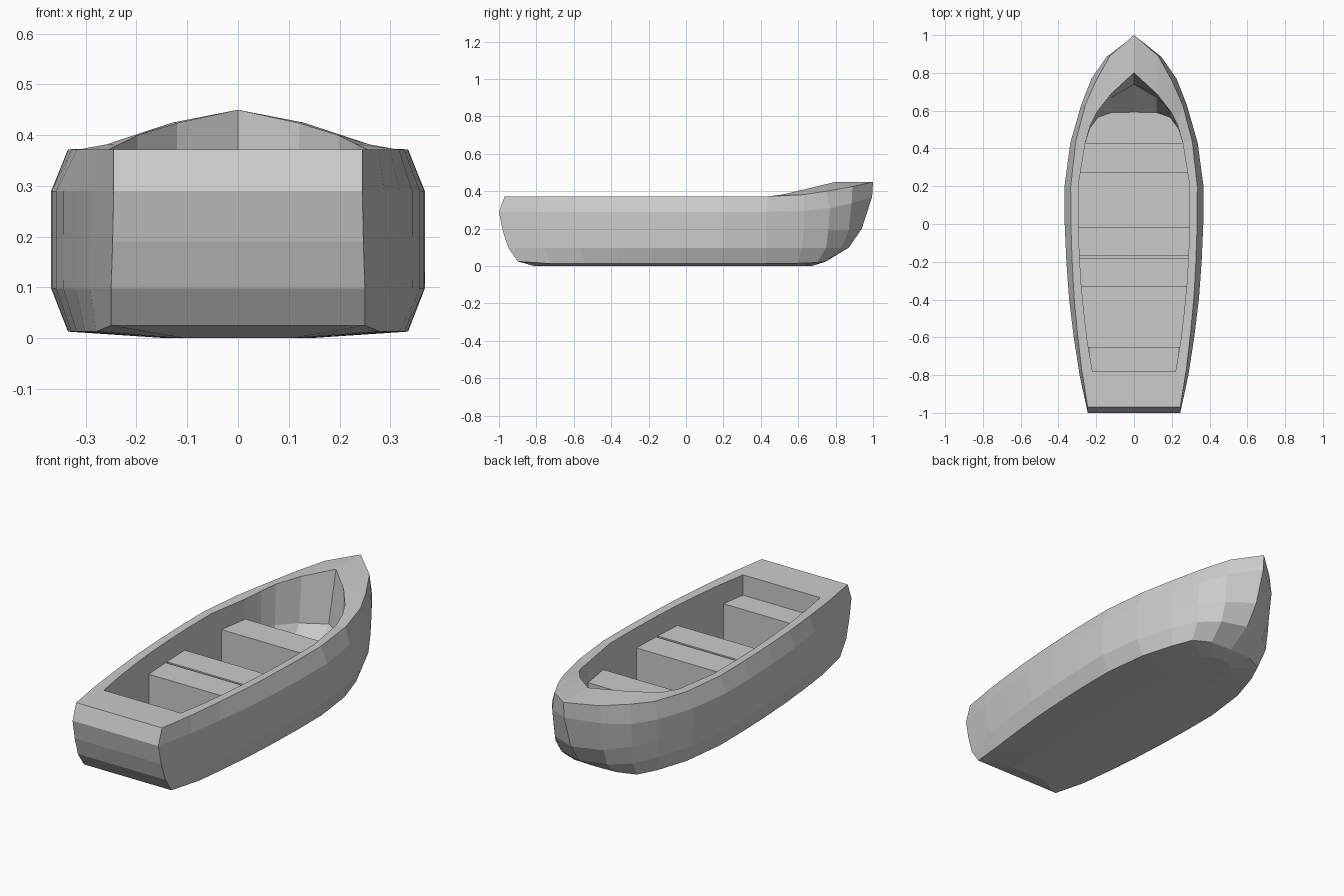
import bpy, bmesh

if "Cube" in bpy.data.objects:
    bpy.data.objects.remove(bpy.data.objects["Cube"])

AFT = [0, .35, .6, .8, .92, .99]      # how far each aft station has widened


def ring(stern_x, stern_y, width, z, bow, z_stern=None):
    """Closed plan loop: aft stations, widest point, bow points (x, y, dz), mirrored."""
    half = []
    for i, u in enumerate(AFT):
        zz = z_stern if (i == 0 and z_stern is not None) else z
        half.append((stern_x + (width - stern_x) * u, stern_y * (1 - i / 5), zz))
    half.append((width, .2, z))
    half += [(x, y, z + dz) for x, y, dz in bow]
    return half + [(-x, y, zz) for x, y, zz in half[-2::-1]]


def loft(name, rings):
    bm = bmesh.new()
    loops = [[bm.verts.new(p) for p in r] for r in rings]
    n = len(rings[0])
    for a, b in zip(loops, loops[1:]):
        for i in range(n):
            j = (i + 1) % n
            bm.faces.new((a[i], a[j], b[j], b[i]))
    bm.faces.new(loops[0])
    bm.faces.new(loops[-1])
    bmesh.ops.recalc_face_normals(bm, faces=bm.faces)
    me = bpy.data.meshes.new(name)
    bm.to_mesh(me)
    bm.free()
    ob = bpy.data.objects.new(name, me)
    bpy.context.collection.objects.link(ob)
    return ob


# Hull: outer skin from the keel up, over the rim, and down inside to the floor
chine = ring(.25, -.90, .335, .013,
             [(.307, .43, 0), (.255, .60, .002), (.21, .70, .006), (.12, .74, .01), (0, .745, .01)], .025)
keel = [(x * .42, y * .9, 0) for x, y, z in chine]
hull = [
    keel,
    chine,
    ring(.25, -.95, .368, .098,
         [(.337, .43, 0), (.28, .62, 0), (.22, .75, 0), (.13, .83, 0), (0, .87, 0)]),
    ring(.247, -.98, .368, .19,
         [(.337, .43, 0), (.28, .63, 0), (.225, .76, 0), (.14, .87, 0), (0, .94, .01)]),
    ring(.245, -1.0, .368, .29,
         [(.337, .43, 0), (.28, .63, .005), (.225, .77, .02), (.145, .885, .045), (0, .995, .08)]),
    ring(.245, -.97, .335, .372,
         [(.308, .44, .001), (.258, .63, .01), (.205, .75, .028), (.128, .89, .053), (0, 1, .078)]),
    ring(.22, -.78, .295, .370,
         [(.258, .43, 0), (.232, .52, .013), (.198, .59, .03), (.12, .69, .054), (0, .80, .08)]),
    ring(.22, -.78, .295, .19,
         [(.258, .43, 0), (.232, .52, 0), (.198, .585, 0), (.12, .67, 0), (0, .74, 0)]),
    ring(.22, -.78, .295, .06,
         [(.258, .43, 0), (.232, .51, 0), (.19, .565, 0), (.12, .59, 0), (0, .592, 0)]),
]
loft("hull", hull)


# Seats: solid benches reaching the inner walls
def bench(name, y0, y1, w0, w1, top=.265):
    plan = [(-w0, y0), (w0, y0), (w1, y1), (-w1, y1)]
    loft(name, [[(x, y, z) for x, y in plan] for z in (.055, top)])


bench("stern_seat", -.785, -.65, .222, .24)
bench("middle_seat_aft", -.33, -.18, .288, .293)
bench("middle_seat_fore", -.168, -.015, .293, .296)
bench("front_seat", .27, .43, .288, .26)
